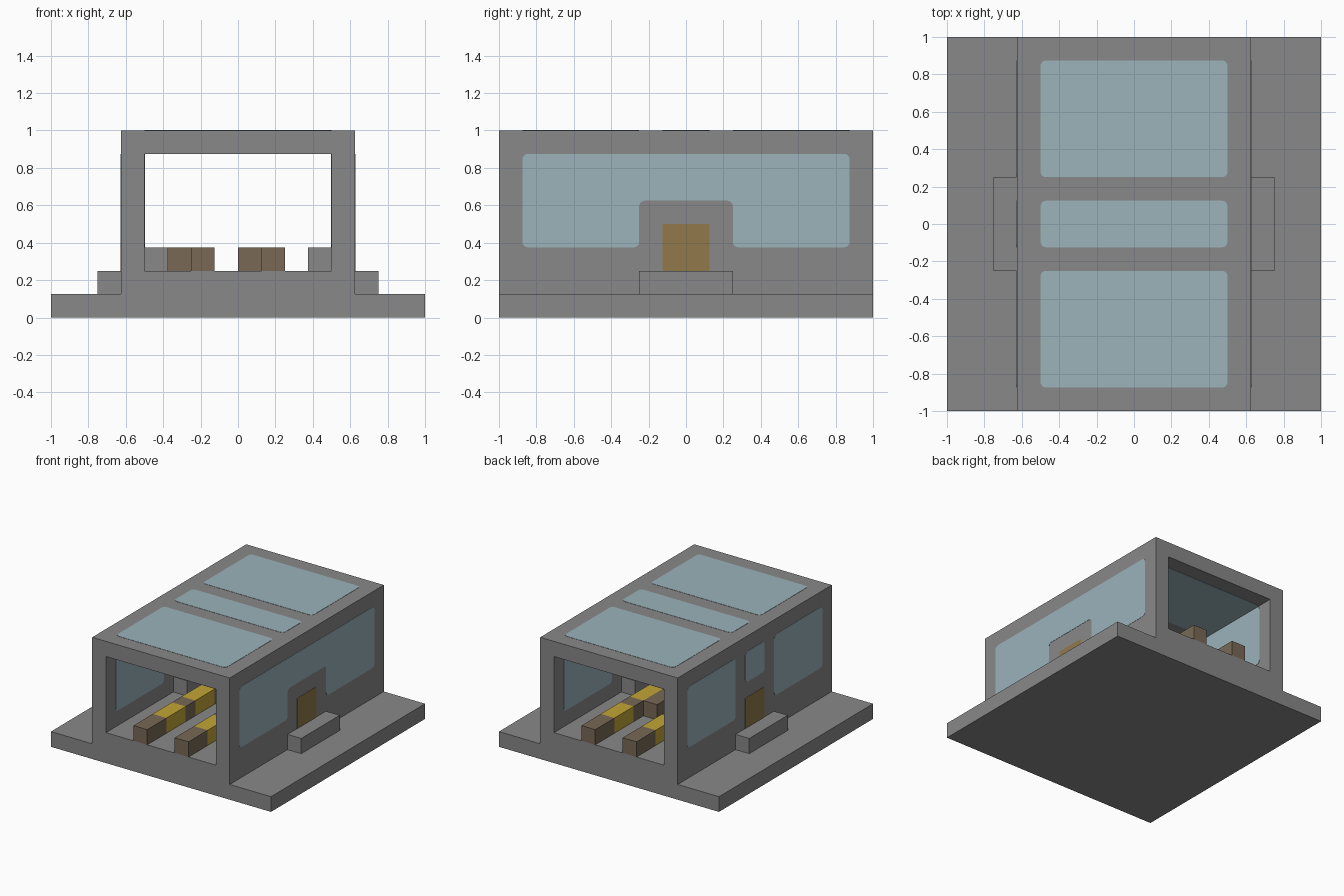
import bpy, bmesh, math
from mathutils import Vector

default = bpy.data.objects.get("Cube")
if default:
    bpy.data.objects.remove(default, do_unlink=True)


def material(name, rgb):
    m = bpy.data.materials.new(name)
    m.use_nodes = True
    colour = (*rgb, 1)
    m.diffuse_color = colour
    bsdf = m.node_tree.nodes["Principled BSDF"]
    bsdf.inputs["Base Color"].default_value = colour
    bsdf.inputs["Roughness"].default_value = 0.8
    return m


GREY = material("grey_metal", (0.246, 0.246, 0.246))
GLASS = material("pale_blue_glass", (0.328, 0.451, 0.497))
DOOR = material("door_brown", (0.283, 0.195, 0.069))
BROWN = material("bench_brown", (0.188, 0.141, 0.091))
YELLOW = material("cushion_yellow", (0.546, 0.376, 0.036))


def finish(name, bm, mat):
    bmesh.ops.recalc_face_normals(bm, faces=bm.faces)
    mesh = bpy.data.meshes.new(name)
    bm.to_mesh(mesh)
    bm.free()
    mesh.materials.append(mat)
    obj = bpy.data.objects.new(name, mesh)
    bpy.context.collection.objects.link(obj)
    return obj


def box(name, xs, ys, zs, mat):
    bm = bmesh.new()
    bmesh.ops.create_cube(bm, size=1)
    for v in bm.verts:
        v.co = [lo + (hi - lo) * (c + 0.5)
                for c, (lo, hi) in zip(v.co, (xs, ys, zs))]
    return finish(name, bm, mat)


def rounded(corners, r, steps=4):
    """Outline with a small arc at every right-angled corner."""
    pts = [Vector(c) for c in corners]
    out = []
    for i, p in enumerate(pts):
        a = (pts[i - 1] - p).normalized()
        b = (pts[(i + 1) % len(pts)] - p).normalized()
        for s in range(steps + 1):
            t = s / steps * math.pi / 2
            out.append(p + r * (a * (1 - math.sin(t)) + b * (1 - math.cos(t))))
    return out


def plate(name, corners, axis, level, mat, r=0.03, thick=0.004):
    """Thin rounded plate centred on a surface across the x or z axis."""
    def place(p, offset):
        h = level + offset
        return (h, p.x, p.y) if axis == "x" else (p.x, p.y, h)
    bm = bmesh.new()
    face = bm.faces.new([bm.verts.new(place(p, -thick / 2)) for p in rounded(corners, r)])
    top = bmesh.ops.extrude_face_region(bm, geom=[face])["geom"]
    shift = Vector((thick, 0, 0)) if axis == "x" else Vector((0, 0, thick))
    bmesh.ops.translate(bm, vec=shift,
                        verts=[g for g in top if isinstance(g, bmesh.types.BMVert)])
    return finish(name, bm, mat)


def rect(a0, a1, b0, b1):
    return [(a0, b0), (a1, b0), (a1, b1), (a0, b1)]


# Hollow cabin with its wide base, one profile run from front to back
curve = bpy.data.curves.new("cabin_profile", "CURVE")
curve.dimensions = "2D"
curve.fill_mode = "BOTH"
curve.extrude = 1
half = [(1, 0), (1, 0.125), (0.625, 0.125), (0.625, 1)]
outer = half + [(-x, z) for x, z in reversed(half)]
for loop in (outer, rect(-0.5, 0.5, 0.25, 0.875)):
    spline = curve.splines.new("POLY")
    spline.points.add(len(loop) - 1)
    for point, (x, z) in zip(spline.points, loop):
        point.co = (x, z, 0, 1)
    spline.use_cyclic_u = True
helper = bpy.data.objects.new("cabin_profile", curve)
bpy.context.collection.objects.link(helper)
bpy.context.view_layer.update()
shell = bpy.data.meshes.new_from_object(
    helper.evaluated_get(bpy.context.evaluated_depsgraph_get()))
bpy.data.objects.remove(helper, do_unlink=True)
bm = bmesh.new()
bm.from_mesh(shell)
for v in bm.verts:
    v.co = (v.co.x, -v.co.z, v.co.y)
bmesh.ops.remove_doubles(bm, verts=bm.verts, dist=0.0001)
for f in bm.faces:
    f.smooth = False
finish("cabin_shell", bm, GREY)

# Steps outside and inside each door, and the doors
for side, s in (("left", 1), ("right", -1)):
    box(side + "_outer_step", sorted((s * 0.625, s * 0.75)), (-0.25, 0.25), (0.125, 0.25), GREY)
    box(side + "_inner_step", sorted((s * 0.375, s * 0.5)), (-0.125, 0.125), (0.25, 0.375), GREY)
    for where, x in (("inner", 0.5), ("outer", 0.625)):
        plate(f"{side}_{where}_door", rect(-0.125, 0.125, 0.25, 0.5), "x", s * x, DOOR, r=0.005)

# Left wall: one long window stepping over the door
arch = [(-0.875, 0.375), (-0.25, 0.375), (-0.25, 0.625), (0.25, 0.625),
        (0.25, 0.375), (0.875, 0.375), (0.875, 0.875), (-0.875, 0.875)]
for where, x in (("inner", 0.5), ("outer", 0.625)):
    plate(f"left_{where}_window", arch, "x", x, GLASS)
    # Right wall: two large windows and a small one over the door
    for name, y0, y1, z0 in (("front", -0.875, -0.25, 0.375),
                             ("middle", -0.125, 0.125, 0.625),
                             ("back", 0.25, 0.875, 0.375)):
        plate(f"right_{where}_{name}_window", rect(y0, y1, z0, 0.875), "x", -x, GLASS)

# Roof windows, on the roof and on the ceiling
for where, z in (("ceiling", 0.875), ("roof", 1)):
    for name, y0, y1 in (("front", -0.875, -0.25), ("middle", -0.125, 0.125),
                         ("back", 0.25, 0.875)):
        plate(f"{where}_{name}_window", rect(-0.5, 0.5, y0, y1), "z", z, GLASS)

# Two long benches with alternating frames and cushions, and a side seat each
stops = [-1, -0.75, -0.5, -0.375, -0.125, 0.125, 0.375, 0.5, 0.75, 1]
for side, x in (("left", 0.125), ("right", -0.25)):
    for i, ys in enumerate(zip(stops, stops[1:])):
        part, mat = (("cushion", YELLOW) if i % 2 else ("frame", BROWN))
        box(f"{side}_bench_{part}_{i}", (x, x + 0.125), ys, (0.25, 0.375), mat)
    box(side + "_side_seat", (x - 0.125, x), (0.125, 0.375), (0.25, 0.375), BROWN)
